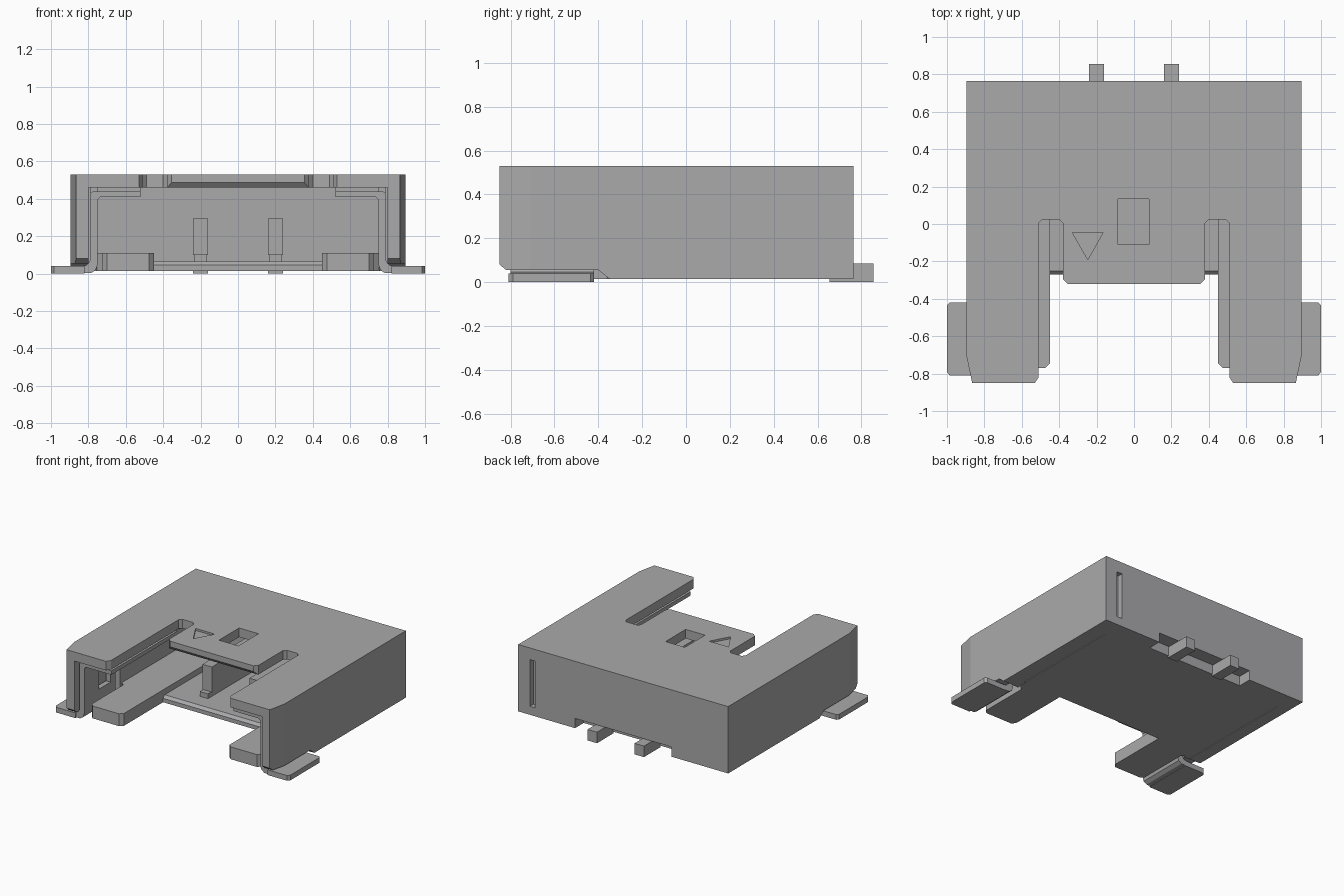
import bpy
import bmesh
from mathutils import Vector

cube = bpy.data.objects.get("Cube")
if cube:
    bpy.data.objects.remove(cube, do_unlink=True)

grey = bpy.data.materials.new("plain grey")
grey.use_nodes = True
colour = (0.4, 0.4, 0.41, 1)
grey.diffuse_color = colour
grey.node_tree.nodes["Principled BSDF"].inputs["Base Color"].default_value = colour


def prism(name, pts, lo, hi, axis="z", side=1):
    """Extrude a flat outline along one axis; side=-1 mirrors it in x."""
    place = {"x": lambda a, b, c: (c, a, b),
             "y": lambda a, b, c: (a, c, b),
             "z": lambda a, b, c: (a, b, c)}[axis]
    bm = bmesh.new()
    face = bm.faces.new([bm.verts.new(place(a, b, lo)) for a, b in pts])
    out = bmesh.ops.extrude_face_region(bm, geom=[face])
    new = [v for v in out["geom"] if isinstance(v, bmesh.types.BMVert)]
    step = Vector(place(0, 0, hi - lo))
    bmesh.ops.translate(bm, verts=new, vec=step)
    for v in bm.verts:
        v.co.x *= side
    bmesh.ops.recalc_face_normals(bm, faces=bm.faces)
    mesh = bpy.data.meshes.new(name)
    bm.to_mesh(mesh)
    bm.free()
    mesh.materials.append(grey)
    obj = bpy.data.objects.new(name, mesh)
    bpy.context.collection.objects.link(obj)
    return obj


def box(name, x, y, z, side=1):
    outline = [(x[0], y[0]), (x[1], y[0]), (x[1], y[1]), (x[0], y[1])]
    return prism(name, outline, z[0], z[1], side=side)


def cut(target, cutter):
    mod = target.modifiers.new(cutter.name, "BOOLEAN")
    mod.operation = "DIFFERENCE"
    mod.solver = "EXACT"
    mod.object = cutter
    cutter.hide_render = True
    cutter.hide_viewport = True
    cutter.display_type = "WIRE"


# Top plate with two slots, a centre tongue and two arms
half = [(0.895, 0.765), (0.895, -0.71), (0.865, -0.85), (0.53, -0.85),
        (0.51, -0.82), (0.51, 0.005), (0.49, 0.025), (0.40, 0.025),
        (0.38, 0.005), (0.38, -0.295), (0.355, -0.32)]
top = prism("top_plate", half + [(-x, y) for x, y in reversed(half)], 0.46, 0.53)
cut(top, box("window_cutter", (-0.085, 0.08), (-0.11, 0.135), (0.4, 0.6)))
cut(top, prism("triangle_cutter", [(-0.33, -0.045), (-0.165, -0.045), (-0.247, -0.19)],
               0.515, 0.6))
cut(top, prism("tongue_chamfer_cutter", [(-0.34, 0.44), (-0.34, 0.51), (-0.28, 0.44)],
               -0.377, 0.377, "x"))

# Rear wall with terminal recess and two slits
back = box("back_wall", (-0.8, 0.8), (0.6, 0.765), (0.015, 0.47))
cut(back, box("recess_cutter", (-0.41, 0.41), (0.66, 0.8), (-0.1, 0.09)))

# Floor between the side walls
prism("floor", [(0.61, 0.015), (-0.27, 0.015), (-0.27, 0.045), (-0.25, 0.065), (0.61, 0.065)],
      -0.77, 0.77, "x")

for side, label in ((1, "left"), (-1, "right")):
    # Side wall, angled at the front and raised above the foot
    wall = prism(label + "_side_wall",
                 [(0.80, 0.765), (0.895, 0.765), (0.895, -0.71), (0.865, -0.85), (0.80, -0.85)],
                 0.015, 0.47, side=side)
    cut(wall, prism(label + "_foot_clearance",
                    [(-0.33, 0), (-0.40, 0.055), (-0.82, 0.055), (-0.85, 0.08), (-0.9, 0.08), (-0.9, 0)],
                    -1, 1, "x"))
    cut(back, box(label + "_slit_cutter", (0.75, 0.795), (0.72, 0.8), (0.08, 0.44), side))
    box(label + "_inner_wall", (0.755, 0.81), (-0.36, 0.62), (0.02, 0.47), side)
    box(label + "_ceiling_step", (0.52, 0.78), (0.0, 0.62), (0.41, 0.47), side)

    # Raised floor arm reaching forward
    prism(label + "_floor_arm",
          [(0.45, 0.61), (0.45, -0.745), (0.475, -0.77), (0.70, -0.77), (0.725, -0.745),
           (0.725, -0.36), (0.76, -0.33), (0.76, 0.61)], 0.015, 0.11, side=side)

    # Bent sheet clip with mounting foot
    clip = prism(label + "_clip",
                 [(0.84, 0.003), (0.84, 0.04), (0.81, 0.045), (0.79, 0.07), (0.79, 0.425),
                  (0.775, 0.44), (0.52, 0.44), (0.52, 0.41), (0.735, 0.41), (0.75, 0.395),
                  (0.75, 0.05), (0.76, 0.02), (0.785, 0.003)],
                 -0.80, -0.42, "y", side)
    cut(clip, box(label + "_clip_window_cutter", (0.7, 0.85), (-0.62, -0.48), (0.17, 0.36), side))
    box(label + "_clip_top_strip", (0.52, 0.77), (-0.43, 0.02), (0.41, 0.44), side)
    box(label + "_clip_tab", (0.75, 0.79), (-0.76, -0.5), (0.43, 0.47), side)
    prism(label + "_foot",
          [(0.82, -0.42), (0.985, -0.42), (1.0, -0.435), (1.0, -0.79), (0.985, -0.81), (0.82, -0.81)],
          0.0, 0.04, side=side)

    # Contact blade, its base and the rear solder tail
    box(label + "_contact_blade", (0.16, 0.24), (-0.09, 0.61), (0.10, 0.295), side)
    box(label + "_contact_base", (0.165, 0.235), (-0.13, 0.61), (0.06, 0.102), side)
    box(label + "_solder_tail", (0.16, 0.24), (0.655, 0.855), (0.0, 0.085), side)
